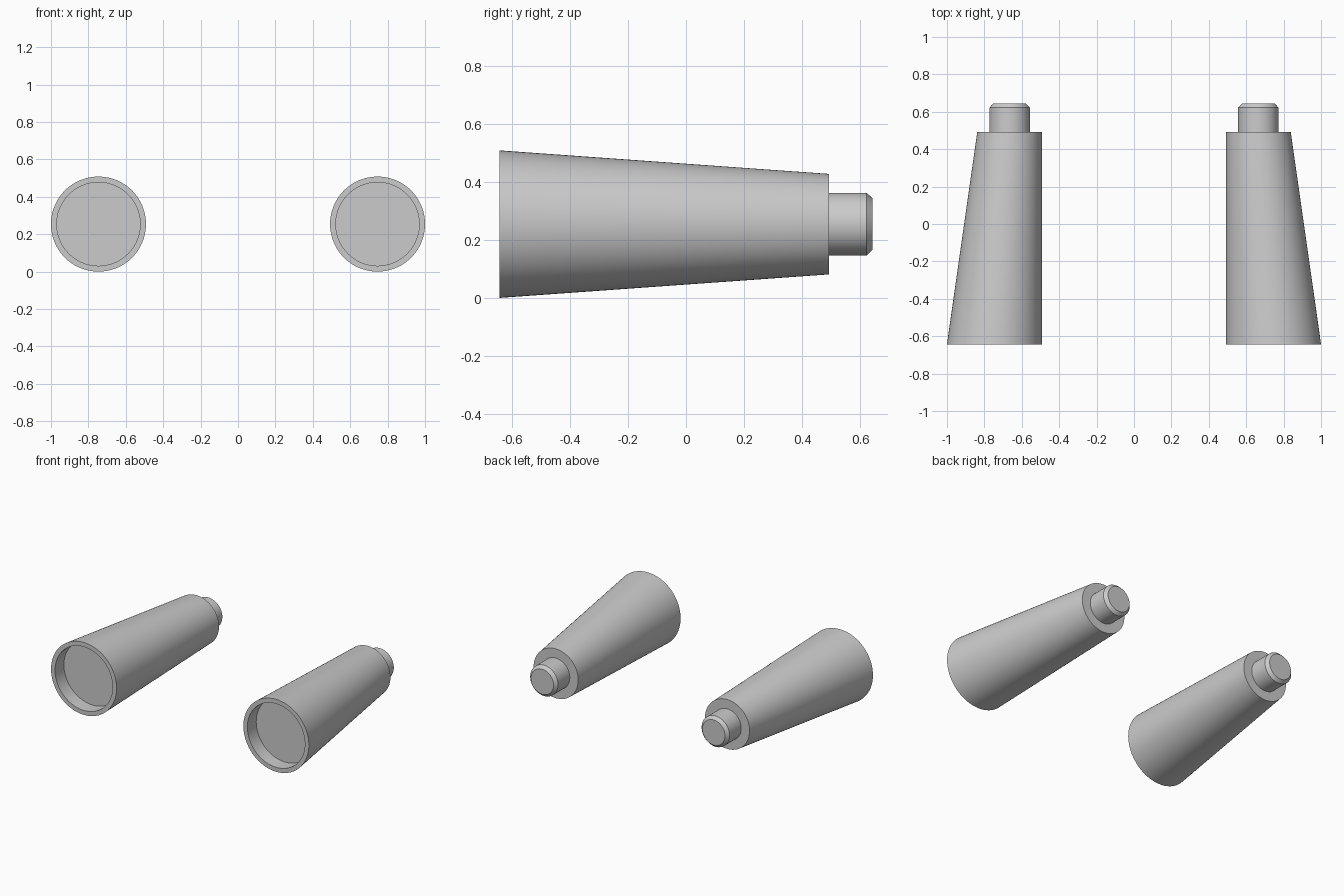
import bpy, bmesh
from math import cos, sin, tau, radians

if "Cube" in bpy.data.objects:
    bpy.data.objects.remove(bpy.data.objects["Cube"])

SEGMENTS = 96
AXIS_Z = 0.254
INNER_X = 0.492      # straight inner side shared by both end circles
BIG_R, SMALL_R = 0.254, 0.173
PIN_X = INNER_X + SMALL_R
BIG_X = INNER_X + BIG_R

# Cross-section circles along the handle: (y, centre x, radius),
# from the recess floor, over the rim, down the skewed cone, to the pin tip
SECTIONS = [
    (-0.545, BIG_X, 0.223),
    (-0.643, BIG_X, 0.223),
    (-0.643, BIG_X, BIG_R),
    (0.492, PIN_X, SMALL_R),
    (0.492, PIN_X, 0.108),
    (0.622, PIN_X, 0.108),
    (0.643, PIN_X, 0.088),
]


def build_handle(name, side):
    bm = bmesh.new()
    rings = []
    for y, cx, r in SECTIONS:
        rings.append([bm.verts.new((side * (cx + r * cos(tau * i / SEGMENTS)), y,
                                    AXIS_Z + r * sin(tau * i / SEGMENTS)))
                      for i in range(SEGMENTS)])
    for a, b in zip(rings, rings[1:]):
        for i in range(SEGMENTS):
            j = (i + 1) % SEGMENTS
            bm.faces.new((a[i], a[j], b[j], b[i]))
    # recess floor and pin tip
    bm.faces.new(rings[0])
    bm.faces.new(rings[-1])
    bmesh.ops.recalc_face_normals(bm, faces=bm.faces)
    mesh = bpy.data.meshes.new(name)
    bm.to_mesh(mesh)
    bm.free()
    obj = bpy.data.objects.new(name, mesh)
    bpy.context.collection.objects.link(obj)
    bpy.ops.object.select_all(action='DESELECT')
    obj.select_set(True)
    bpy.context.view_layer.objects.active = obj
    bpy.ops.object.shade_smooth_by_angle(angle=radians(30))
    return obj


# Mirrored pair of tapered handles
build_handle("right_handle", 1)
build_handle("left_handle", -1)
